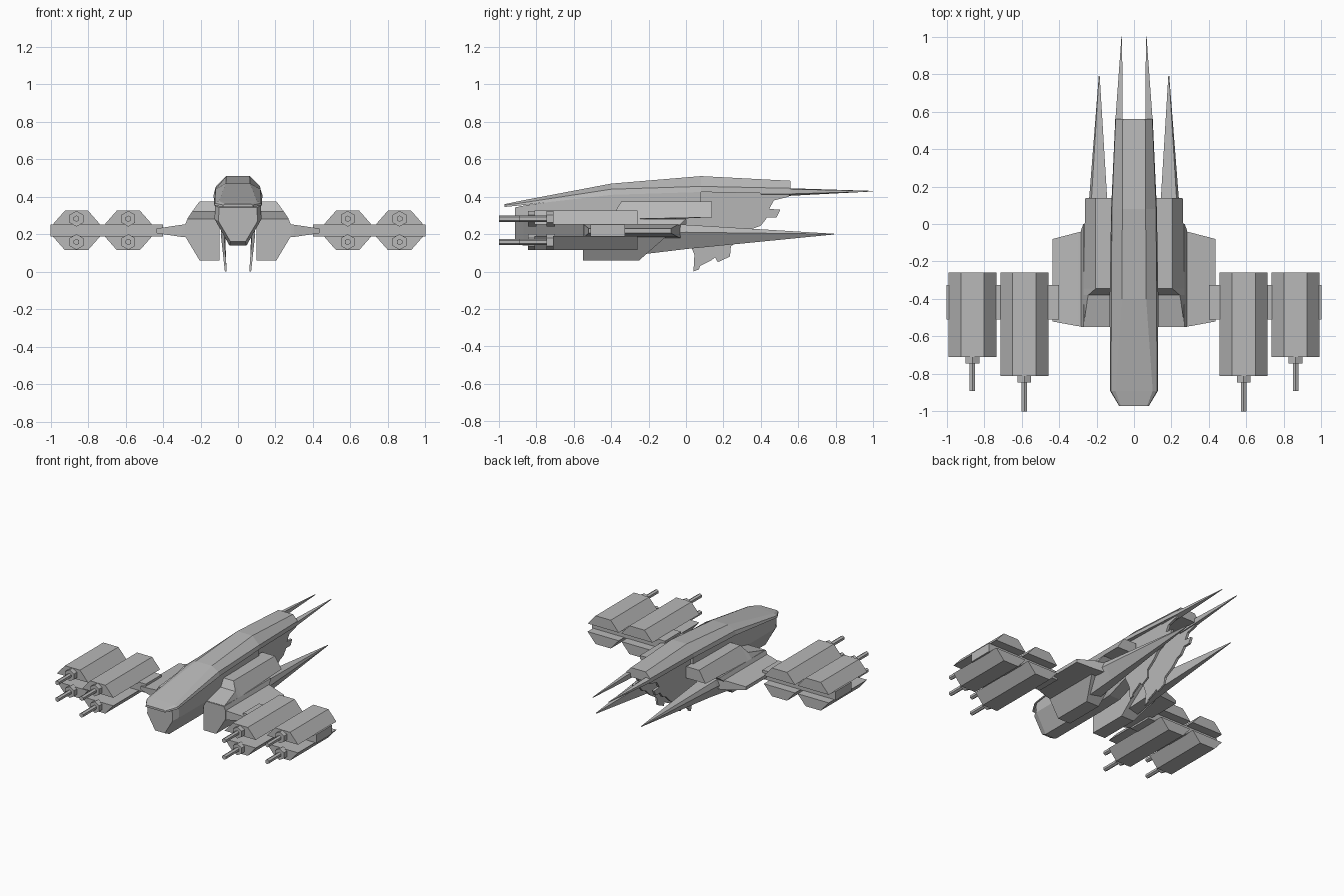
import bpy, bmesh, math
from mathutils import Matrix

grey = bpy.data.materials.new("hull_grey")
grey.diffuse_color = (0.48, 0.48, 0.48, 1)


def finish(name, bm, mirror=False):
    bmesh.ops.remove_doubles(bm, verts=bm.verts, dist=0.0002)
    bmesh.ops.recalc_face_normals(bm, faces=bm.faces)
    me = bpy.data.meshes.new(name)
    bm.to_mesh(me)
    bm.free()
    me.materials.append(grey)
    ob = bpy.data.objects.new(name, me)
    bpy.context.collection.objects.link(ob)
    if mirror:
        ob.modifiers.new("mirror", 'MIRROR').use_mirror_merge = False
    return ob


def loft(name, rings, mirror=False):
    """Skin a list of closed rings of 3D points and cap both ends."""
    bm = bmesh.new()
    vs = [[bm.verts.new(p) for p in r] for r in rings]
    n = len(rings[0])
    for a, b in zip(vs, vs[1:]):
        for i in range(n):
            j = (i + 1) % n
            bm.faces.new((a[i], a[j], b[j], b[i]))
    bm.faces.new(vs[0])
    bm.faces.new(vs[-1])
    return finish(name, bm, mirror)


def sym(y, half):
    """Symmetric ring at y from half-section points (x, z)."""
    return [(x, y, z) for x, z in half] + [(-x, y, z) for x, z in reversed(half)]


def at(y, pts):
    return [(x, y, z) for x, z in pts]


# Upper fuselage shell
loft("upper_fuselage", [
    sym(-0.97, [(0.07, 0.36), (0.078, 0.355), (0.08, 0.345)]),
    sym(-0.89, [(0.10, 0.377), (0.123, 0.365), (0.128, 0.353)]),
    sym(-0.40, [(0.065, 0.47), (0.12, 0.44), (0.13, 0.41)]),
    sym(0.08, [(0.062, 0.51), (0.118, 0.455), (0.122, 0.425)]),
    sym(0.56, [(0.06, 0.485), (0.098, 0.445), (0.10, 0.415)])])

# Lower fuselage keel
loft("lower_fuselage", [
    sym(-0.915, [(0.10, 0.342), (0.105, 0.27), (0.04, 0.16)]),
    sym(-0.87, [(0.122, 0.352), (0.125, 0.28), (0.045, 0.138)]),
    sym(-0.40, [(0.122, 0.42), (0.125, 0.28), (0.045, 0.138)]),
    sym(-0.20, [(0.12, 0.43), (0.125, 0.28), (0.045, 0.145)]),
    sym(0.08, [(0.115, 0.44), (0.115, 0.34), (0.045, 0.25)])])

# Side hulls with a raked rear end
side = [(0.10, 0.06), (0.205, 0.06), (0.283, 0.19), (0.283, 0.25), (0.27, 0.28), (0.10, 0.28)]
loft("side_hull", [
    at(-0.55, side),
    [(x, -0.25 + (z - 0.06) * 1.14, z) for x, z in side]], True)

# Raised housings on the side hulls
loft("side_housing", [
    at(-0.545, [(0.10, 0.27), (0.27, 0.27), (0.27, 0.282), (0.10, 0.282)]),
    at(-0.38, [(0.10, 0.27), (0.27, 0.28), (0.245, 0.32), (0.10, 0.32)]),
    at(-0.345, [(0.10, 0.27), (0.27, 0.28), (0.205, 0.375), (0.10, 0.375)]),
    at(0.14, [(0.10, 0.29), (0.26, 0.29), (0.205, 0.375), (0.10, 0.375)])], True)

# Long lower spikes
loft("lower_spike", [
    at(-0.25, [(0.12, 0.10), (0.21, 0.09), (0.27, 0.20), (0.255, 0.26), (0.12, 0.26)]),
    at(0.0, [(0.135, 0.125), (0.20, 0.12), (0.25, 0.21), (0.235, 0.25), (0.135, 0.25)]),
    at(0.79, [(0.183, 0.198), (0.186, 0.198), (0.188, 0.20), (0.187, 0.202), (0.183, 0.202)])], True)

# Thin upper spikes
loft("upper_spike", [
    at(0.40, [(0.062, 0.40), (0.10, 0.415), (0.10, 0.445), (0.062, 0.45)]),
    at(0.56, [(0.062, 0.405), (0.099, 0.415), (0.099, 0.44), (0.062, 0.445)]),
    at(1.0, [(0.063, 0.428), (0.067, 0.428), (0.067, 0.431), (0.063, 0.431)])], True)

# Jagged tail plates hanging under the fuselage
jag = [(0.0, 0.43), (0.56, 0.43), (0.55, 0.40), (0.47, 0.38), (0.445, 0.335), (0.505, 0.33),
       (0.485, 0.29), (0.435, 0.29), (0.40, 0.245), (0.36, 0.23), (0.31, 0.18), (0.24, 0.135),
       (0.235, 0.08), (0.17, 0.05), (0.155, 0.075), (0.135, 0.06), (0.075, 0.03), (0.07, 0.012),
       (0.04, 0.0), (0.045, 0.09), (0.0, 0.2)]
loft("jagged_tail_plate", [
    [(0.06 + min(z, 0.2) * 0.07 + t * (1 + min(z, 0.2) * 4), y, z) for y, z in jag]
    for t in (0, 0.01)], True)

# Stub wings
loft("stub_wing", [
    [(0.24, -0.55, 0.18), (0.24, -0.03, 0.18), (0.24, -0.03, 0.255), (0.24, -0.55, 0.255)],
    [(0.30, -0.545, 0.185), (0.30, -0.045, 0.185), (0.30, -0.045, 0.25), (0.30, -0.545, 0.25)],
    [(0.435, -0.52, 0.205), (0.435, -0.08, 0.205), (0.435, -0.08, 0.23), (0.435, -0.52, 0.23)]], True)

# Weapon spars crossing the pods
loft("weapon_spar", [
    [(x, -0.51, 0.187), (x, -0.325, 0.187), (x, -0.325, 0.252), (x, -0.51, 0.252)]
    for x in (0.40, 1.0)], True)


def cylinder(name, x, z, r, y0, y1):
    bm = bmesh.new()
    rot = Matrix.Translation((x, (y0 + y1) / 2, z)) @ Matrix.Rotation(math.pi / 2, 4, 'X')
    bmesh.ops.create_cone(bm, cap_ends=True, segments=6, radius1=r, radius2=r,
                          depth=abs(y1 - y0), matrix=rot)
    finish(name, bm, True)


# Weapon pods: an upper and a lower half, each with collar and barrel
for label, x, front, tip in (("inner", 0.585, -0.81, -1.0), ("outer", 0.862, -0.71, -0.89)):
    for level, s in (("upper", 1), ("lower", -1)):
        half = [(-0.128, 0.03), (-0.062, 0.105), (0.062, 0.105), (0.128, 0.03)]
        prof = [(x + dx, 0.22 + s * dz) for dx, dz in half]
        loft(f"{label}_{level}_pod", [at(front, prof), at(-0.26, prof)], True)
        z = 0.22 + s * 0.062
        cylinder(f"{label}_{level}_collar", x, z, 0.042, front - 0.035, front + 0.01)
        cylinder(f"{label}_{level}_barrel", x, z, 0.017, tip, front)
